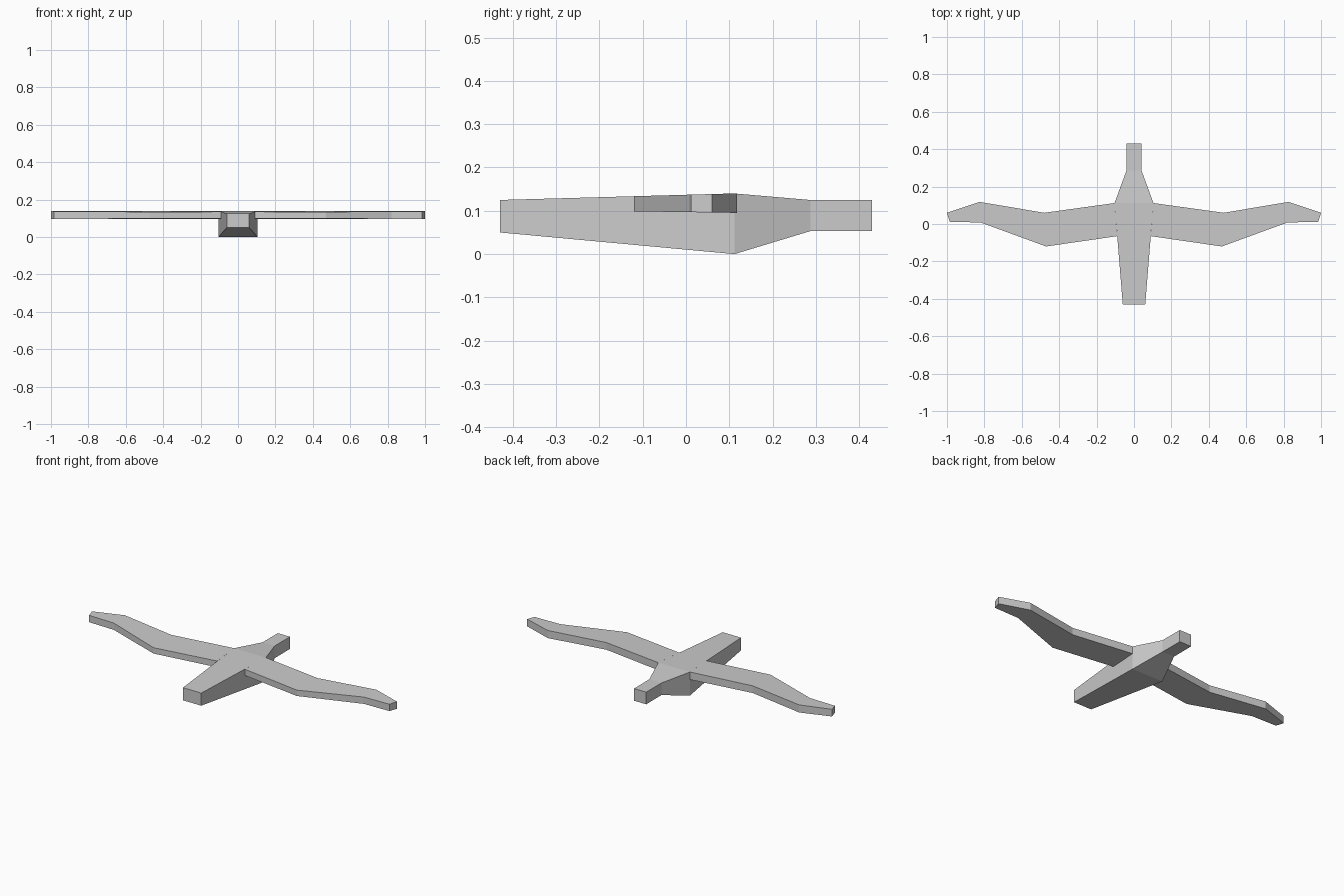
import bpy
import bmesh

if "Cube" in bpy.data.objects:
    bpy.data.objects.remove(bpy.data.objects["Cube"])

grey = bpy.data.materials.new("light grey")
grey.diffuse_color = (0.6, 0.6, 0.6, 1)
grey.use_nodes = True
grey.node_tree.nodes["Principled BSDF"].inputs["Base Color"].default_value = grey.diffuse_color


def finish(name, bm):
    bmesh.ops.recalc_face_normals(bm, faces=bm.faces)
    mesh = bpy.data.meshes.new(name)
    bm.to_mesh(mesh)
    bm.free()
    mesh.materials.append(grey)
    bpy.context.collection.objects.link(bpy.data.objects.new(name, mesh))


def top_z(y):
    return 0.137 + 0.0278 * y


# Body: rectangular sections (y, half width, bottom, top) joined front to back
sections = [(-0.43, 0.06, 0.05, 0.125), (0.112, 0.104, 0.0, 0.14),
            (0.287, 0.04, 0.053, 0.125), (0.43, 0.04, 0.053, 0.125)]
bm = bmesh.new()
rings = [[bm.verts.new(p) for p in ((-w, y, b), (w, y, b), (w, y, t), (-w, y, t))]
         for y, w, b, t in sections]
for a, b in zip(rings, rings[1:]):
    for i in range(4):
        j = (i + 1) % 4
        bm.faces.new((a[i], a[j], b[j], b[i]))
bm.faces.new(rings[0])
bm.faces.new(rings[-1])
finish("body", bm)

# Wings: swept plan outline, upper surface flush with the body
front_edge = [(0.09, -0.065), (0.47, -0.12), (0.82, 0.008), (0.985, 0.012)]
back_edge = [(0.104, 0.112), (0.48, 0.06), (0.825, 0.118), (1.0, 0.06)]
outline = front_edge + back_edge[::-1]
for side, name in ((-1, "left_wing"), (1, "right_wing")):
    bm = bmesh.new()
    low = [bm.verts.new((side * x, y, 0.097 - 0.015 * y)) for x, y in outline]
    high = [bm.verts.new((side * x, y, top_z(y))) for x, y in outline]
    n = len(outline)
    for i in range(n):
        j = (i + 1) % n
        bm.faces.new((low[i], low[j], high[j], high[i]))
    # Upper and lower skins as strips between the two edges
    for loop in (low, high):
        for i in range(3):
            bm.faces.new((loop[i], loop[i + 1], loop[n - 2 - i], loop[n - 1 - i]))
    finish(name, bm)
